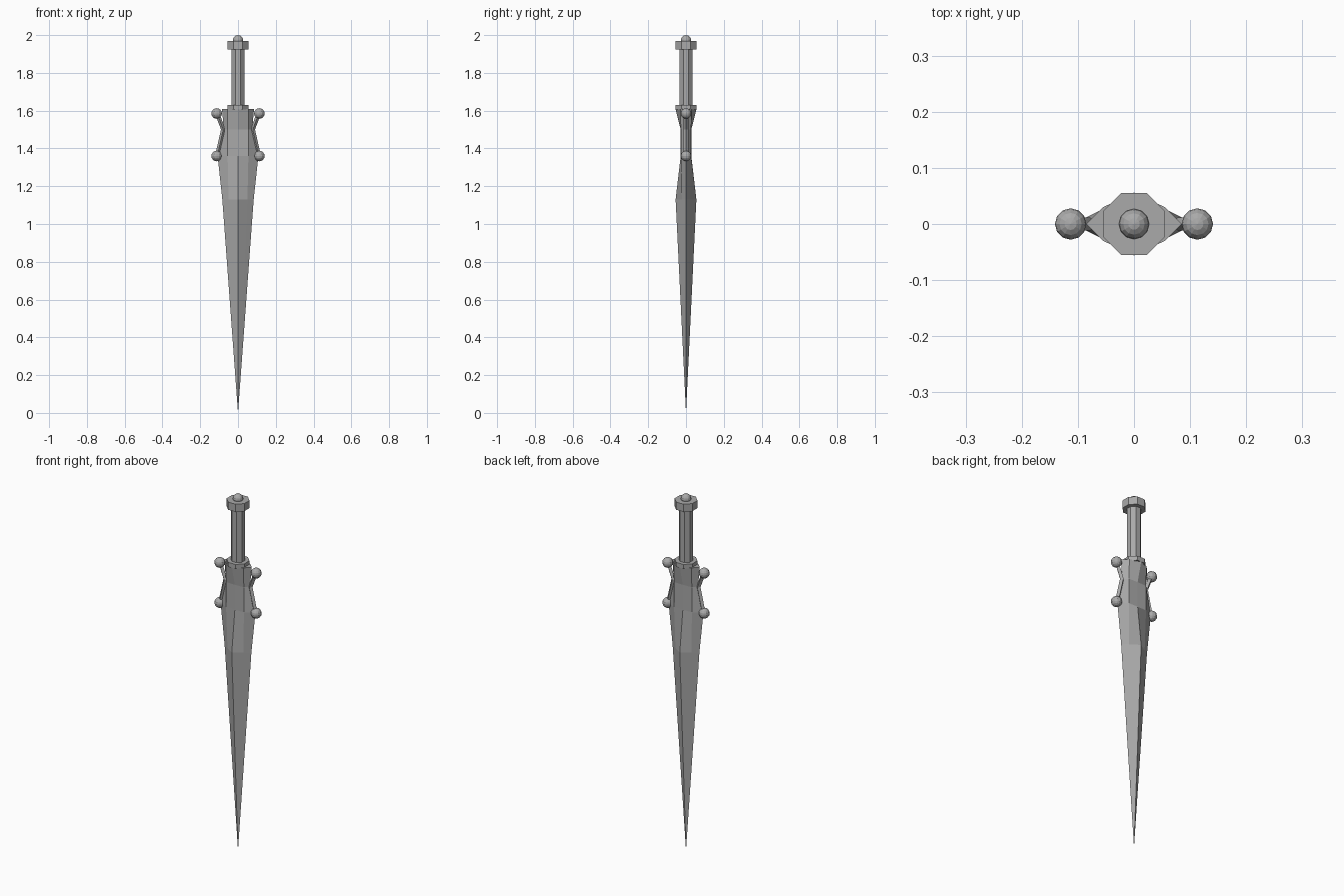
import bpy, bmesh, math

if "Cube" in bpy.data.objects:
    bpy.data.objects.remove(bpy.data.objects["Cube"])

steel = bpy.data.materials.new("grey steel")
steel.diffuse_color = (0.4, 0.4, 0.4, 1)
steel.use_nodes = True
steel.node_tree.nodes["Principled BSDF"].inputs["Base Color"].default_value = steel.diffuse_color


def finish(name, bm):
    bmesh.ops.recalc_face_normals(bm, faces=bm.faces)
    me = bpy.data.meshes.new(name)
    bm.to_mesh(me)
    bm.free()
    me.materials.append(steel)
    ob = bpy.data.objects.new(name, me)
    bpy.context.collection.objects.link(ob)
    return ob


def loft(name, sections, tip=None):
    """Skin a stack of matching rings, with optional pointed end."""
    bm = bmesh.new()
    rings = [[bm.verts.new(p) for p in s] for s in sections]
    n = len(rings[0])
    for a, b in zip(rings, rings[1:]):
        for i in range(n):
            j = (i + 1) % n
            bm.faces.new((a[i], a[j], b[j], b[i]))
    bm.faces.new(rings[0])
    if tip:
        t = bm.verts.new(tip)
        for i in range(n):
            bm.faces.new((rings[-1][i], rings[-1][(i + 1) % n], t))
    else:
        bm.faces.new(rings[-1])
    return finish(name, bm)


def octagon(z, apothem):
    r = apothem / math.cos(math.pi / 8)
    return [(r * math.cos((k + .5) * math.pi / 4),
             r * math.sin((k + .5) * math.pi / 4), z) for k in range(8)]


def blade_section(z, w, m, dm, d):
    """Edge half-width w, shoulder (m, dm), centre ridge depth d."""
    return [(w, 0, z), (m, dm, z), (0, d, z), (-m, dm, z),
            (-w, 0, z), (-m, -dm, z), (0, -d, z), (m, -dm, z)]


def ball(name, x, z, r):
    bm = bmesh.new()
    bmesh.ops.create_uvsphere(bm, u_segments=12, v_segments=8, radius=r)
    bmesh.ops.translate(bm, verts=bm.verts, vec=(x, 0, z))
    return finish(name, bm)


# ricasso: flared block above the blade
loft("ricasso", [blade_section(1.61, .085, .055, .03, .056),
                 blade_section(1.50, .075, .055, .027, .028),
                 blade_section(1.36, .108, .055, .027, .028)])

# blade with central ridge
loft("blade", [blade_section(1.36, .108, .055, .027, .028),
               blade_section(1.13, .083, .05, .022, .055)], tip=(0, 0, 0))

# collar, grip and pommel cap
loft("collar", [octagon(1.605, .055), octagon(1.63, .055)])
loft("grip", [octagon(1.62, .034), octagon(1.94, .034)])
loft("pommel_cap", [octagon(1.925, .055), octagon(1.968, .055)])
ball("pommel_ball", 0, 1.973, .027)

# side bars bent between ball ends
for side, s in (("left", -1), ("right", 1)):
    t = .012
    bar = [[(s * (x + dx), dy, z) for dx, dy in ((t, 0), (0, t), (-t, 0), (0, -t))]
           for x, z in ((.11, 1.585), (.078, 1.5), (.11, 1.36))]
    loft(side + "_guard_bar", bar)
    ball(side + "_upper_ball", s * .113, 1.585, .028)
    ball(side + "_lower_ball", s * .113, 1.36, .028)
